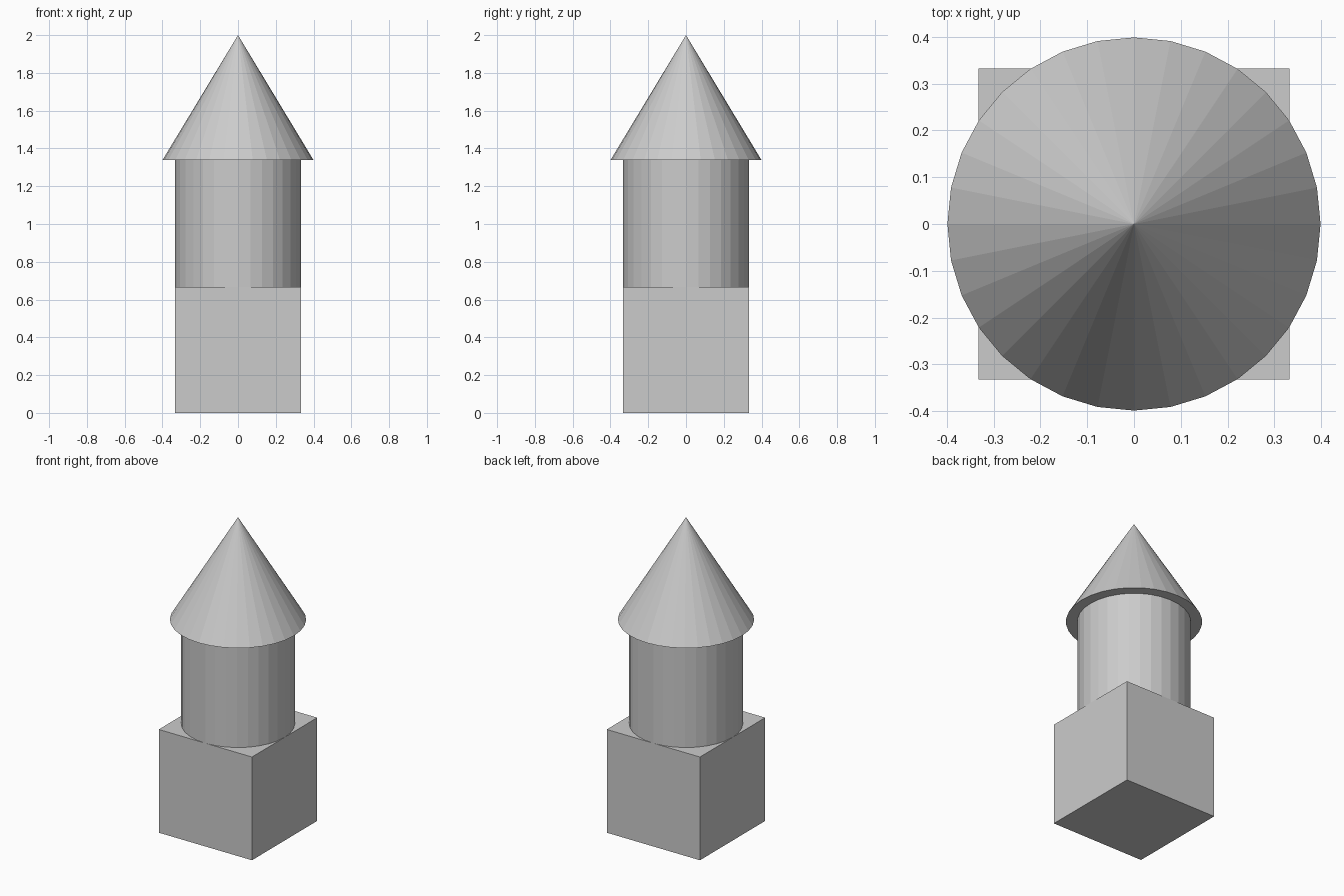
import bpy

if "Cube" in bpy.data.objects:
    bpy.data.objects.remove(bpy.data.objects["Cube"])

R = 0.333          # half width of base and shaft
Z1, Z2, Z3 = 0.667, 1.34, 2.0

# Square base block
bpy.ops.mesh.primitive_cube_add(size=1, location=(0, 0, Z1 / 2))
base = bpy.context.object
base.name = "base_block"
base.scale = (2 * R, 2 * R, Z1)
bpy.ops.object.transform_apply(location=False, rotation=False, scale=True)

# Round tower shaft
bpy.ops.mesh.primitive_cylinder_add(vertices=32, radius=R, depth=Z2 - Z1,
                                    location=(0, 0, (Z1 + Z2) / 2))
bpy.context.object.name = "tower_shaft"

# Overhanging conical roof
bpy.ops.mesh.primitive_cone_add(vertices=32, radius1=0.399, radius2=0, depth=Z3 - Z2,
                                location=(0, 0, (Z2 + Z3) / 2))
bpy.context.object.name = "cone_roof"
